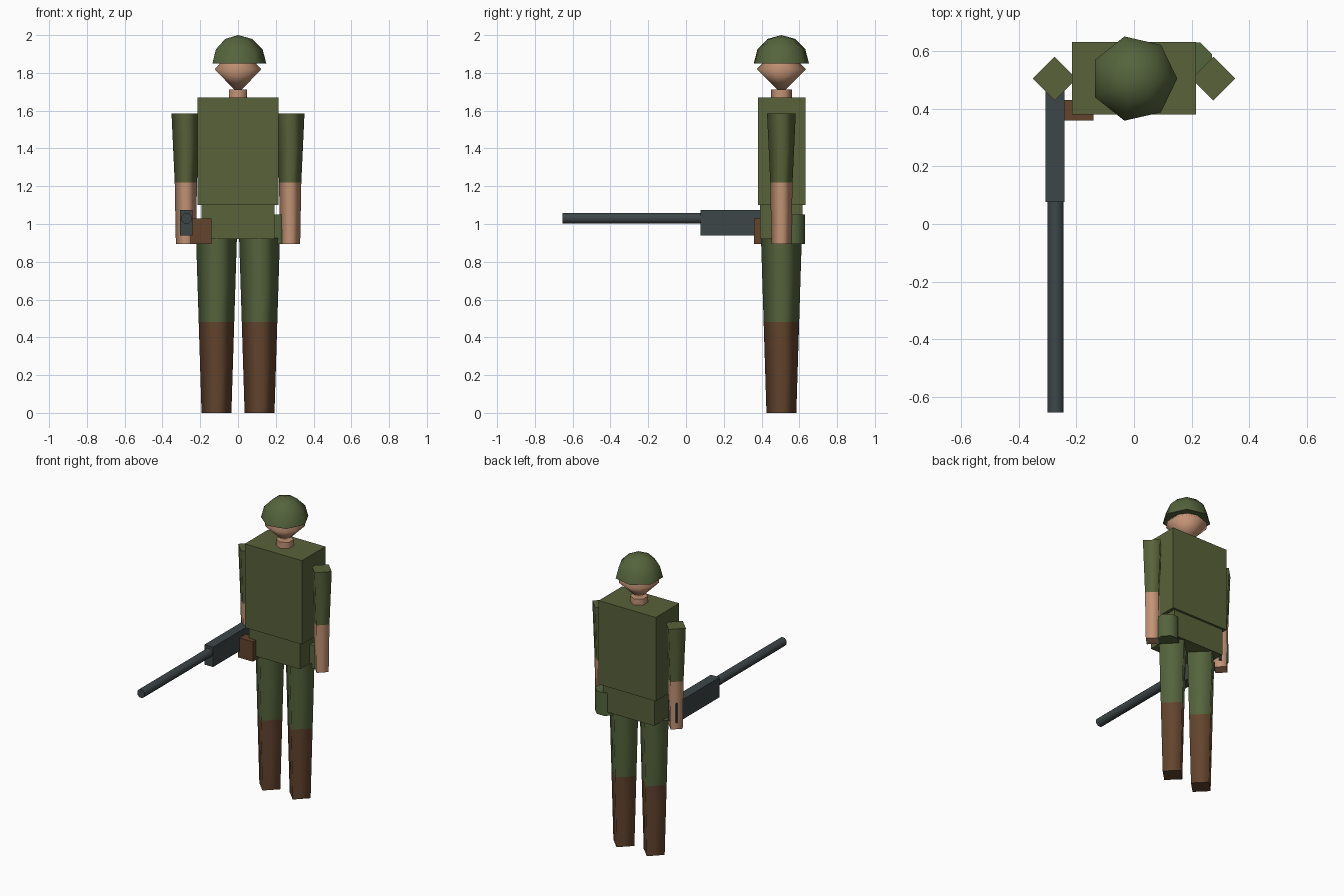
import bpy, bmesh, math
from mathutils import Matrix

cube = bpy.data.objects.get("Cube")
if cube:
    bpy.data.objects.remove(cube, do_unlink=True)

BODY_Y = 0.505


def material(name, rgb):
    mat = bpy.data.materials.new(name)
    mat.use_nodes = True
    mat.diffuse_color = (*rgb, 1)
    bsdf = mat.node_tree.nodes["Principled BSDF"]
    bsdf.inputs["Base Color"].default_value = (*rgb, 1)
    bsdf.inputs["Roughness"].default_value = 0.8
    return mat


olive = material("olive_cloth", (0.098, 0.122, 0.042))
green = material("field_green", (0.091, 0.128, 0.046))
skin = material("skin", (0.55, 0.295, 0.18))
leather = material("brown_leather", (0.125, 0.058, 0.027))
gunmetal = material("gunmetal", (0.048, 0.061, 0.064))


def finish(bm, name, mats):
    bmesh.ops.recalc_face_normals(bm, faces=bm.faces)
    mesh = bpy.data.meshes.new(name)
    bm.to_mesh(mesh)
    bm.free()
    for mat in mats:
        mesh.materials.append(mat)
    obj = bpy.data.objects.new(name, mesh)
    bpy.context.collection.objects.link(obj)
    return obj


def box(name, low, high, mat):
    bm = bmesh.new()
    bmesh.ops.create_cube(bm, size=1)
    for v in bm.verts:
        v.co = [lo + (c + 0.5) * (hi - lo) for c, lo, hi in zip(v.co, low, high)]
    return finish(bm, name, [mat])


def lathe(name, centre, profile, sides, mats, start=0.0, along_y=False):
    """Stack rings of (height, radius); one material per band, smooth sides, sharp caps."""
    bm = bmesh.new()
    rings = []
    for h, r in profile:
        if r == 0:
            rings.append([bm.verts.new((0, 0, h))])
            continue
        angles = [start + math.tau * i / sides for i in range(sides)]
        rings.append([bm.verts.new((r * math.cos(a), r * math.sin(a), h)) for a in angles])
    for band, (a, b) in enumerate(zip(rings, rings[1:])):
        for i in range(sides):
            j = (i + 1) % sides
            quad = [a[i % len(a)], a[j % len(a)], b[j % len(b)], b[i % len(b)]]
            face = bm.faces.new(list(dict.fromkeys(quad)))
            face.smooth = True
            face.material_index = min(band, len(mats) - 1)
    for ring, index in ((rings[0], 0), (rings[-1], len(mats) - 1)):
        if len(ring) > 1:
            cap = bm.faces.new(ring)
            cap.material_index = index
            for edge in cap.edges:
                edge.smooth = False
    if along_y:
        bm.transform(Matrix.Rotation(math.pi / 2, 4, "X"))
    bm.transform(Matrix.Translation(centre))
    return finish(bm, name, mats)


# Torso and hips
box("torso", (-0.215, 0.38, 1.10), (0.215, 0.632, 1.67), olive)
box("hips", (-0.193, 0.392, 0.92), (0.193, 0.617, 1.10), olive)

# Arms and legs: tapered four-sided limbs, split into clothing bands
for side, label in ((1, "left"), (-1, "right")):
    lathe(label + "_arm", (side * 0.276, BODY_Y, 0),
          [(0.895, 0.053), (1.22, 0.059), (1.585, 0.076)], 4, [skin, olive])
    lathe(label + "_leg", (side * 0.114, BODY_Y, 0),
          [(0, 0.079), (0.48, 0.094), (0.925, 0.108)], 4, [leather, green])

# Neck and head
lathe("neck", (0, BODY_Y, 0), [(1.66, 0.055), (1.712, 0.055)], 6, [skin], math.pi / 2)
lathe("head", (0, BODY_Y, 1.82), [(-0.13, 0), (0, 0.13), (0.13, 0)], 10, [skin], math.pi / 2)

# Helmet: seven-sided dome
dome = [(0.15 * math.sin(t), 0.15 * math.cos(t)) for t in (0, math.pi / 6, math.pi / 3)]
lathe("helmet", (0, BODY_Y, 1.85), dome + [(0.15, 0)], 7, [green])

# Belt gear
box("pouch", (-0.252, 0.36, 0.895), (-0.14, 0.43, 1.03), leather)
lathe("canteen", (0.202, 0.562, 0), [(0.895, 0.074), (1.05, 0.074)], 8, [green], math.pi / 8)

# Rifle held in the right hand
box("rifle_body", (-0.307, 0.076, 0.94), (-0.241, 0.54, 1.075), gunmetal)
lathe("rifle_barrel", (-0.272, 0, 1.03), [(-0.1, 0.03), (0.655, 0.03)], 8,
      [gunmetal], math.pi / 8, along_y=True)
